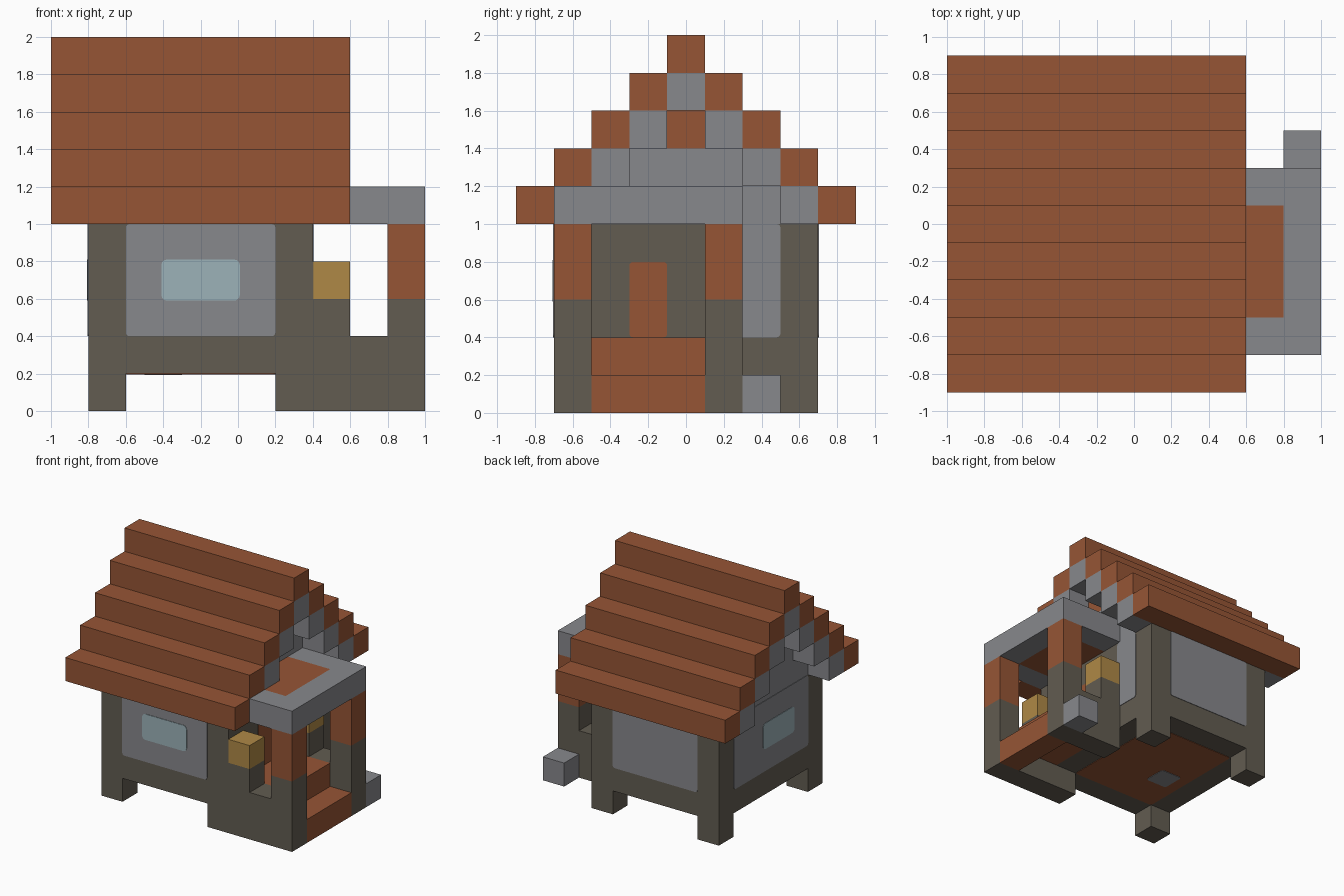
import bpy
import bmesh

if "Cube" in bpy.data.objects:
    bpy.data.objects.remove(bpy.data.objects["Cube"], do_unlink=True)

U = 0.2  # block size


def material(name, rgb):
    lin = [((c / 255 + 0.055) / 1.055) ** 2.4 for c in rgb] + [1.0]
    m = bpy.data.materials.new(name)
    m.use_nodes = True
    m.diffuse_color = lin
    bsdf = next(n for n in m.node_tree.nodes if n.type == "BSDF_PRINCIPLED")
    bsdf.inputs["Base Color"].default_value = lin
    return m


CLAY = material("terracotta", (150, 85, 53))
STONE = material("grey_stone", (135, 136, 140))
TIMBER = material("dark_timber", (98, 92, 81))
GOLD = material("lantern_gold", (175, 137, 70))
GLASS = material("pale_glass", (156, 178, 185))


def box(name, x, y, z, mat, axis=None, radius=0.0):
    """Box from ranges; edges along axis are rounded when radius is set."""
    bm = bmesh.new()
    bmesh.ops.create_cube(bm, size=1)
    for v in bm.verts:
        for i, (lo, hi) in enumerate((x, y, z)):
            v.co[i] = lo if v.co[i] < 0 else hi
    if radius:
        edges = [e for e in bm.edges
                 if abs((e.verts[0].co - e.verts[1].co)[axis]) > 1e-5]
        bmesh.ops.bevel(bm, geom=edges, offset=radius, segments=3,
                        profile=0.5, affect="EDGES")
    me = bpy.data.meshes.new(name)
    bm.to_mesh(me)
    bm.free()
    me.materials.append(mat)
    ob = bpy.data.objects.new(name, me)
    bpy.context.collection.objects.link(ob)
    return ob


def plate(name, axis, at, side, a, b, mat, depth=0.004, radius=0.02):
    """Thin rounded plate on a wall facing along axis."""
    r = [a, b]
    r.insert(axis, (min(at, at + side * depth), max(at, at + side * depth)))
    box(name, *r, mat, axis, radius)


# House body on four corner legs
HX, HY = (-0.8, 0.4), (-0.7, 0.7)
box("house_body", HX, HY, (0.2, 1.0), TIMBER)
for x in (-0.8, 0.2):
    for y in (-0.7, 0.5):
        box("leg", (x, x + U), (y, y + U), (0, 0.2), TIMBER)

# Wall panels, windows and door
panel_z, window_z = (0.4, 1.0), (0.59, 0.81)
for side in (-1, 1):
    plate("long_wall_panel", 1, side * 0.7, side, (-0.6, 0.2), panel_z, STONE)
plate("front_window", 1, -0.7, -1, (-0.41, 0.01), window_z, GLASS, 0.008, 0.03)
plate("gable_panel", 0, -0.8, -1, (-0.5, 0.5), panel_z, STONE)
plate("gable_window", 0, -0.8, -1, (-0.31, 0.11), window_z, GLASS, 0.008, 0.03)
plate("porch_side_panel", 0, 0.4, 1, (0.27, 0.5), panel_z, STONE)
plate("door", 0, 0.4, 1, (-0.3, -0.1), (0.4, 0.8), CLAY)

# Floor seen from underneath
plate("floor_underside", 2, 0.2, -1, (-0.6, 0.2), (-0.5, 0.5), CLAY)
plate("floor_patch", 2, 0.2, -1, (-0.5, -0.3), (-0.2, 0.0), STONE, 0.008)

# Stepped roof with stone rafters beneath each course
RX = (-1.0, 0.6)
for k in range(4):
    z = (1 + k * U, 1 + (k + 1) * U)
    outer = 0.9 - k * U
    for s in (-1, 1):
        box("roof_course", RX, sorted((s * outer, s * (outer - U))), z, CLAY)
        if k < 3:
            box("rafter", RX,
                sorted((s * (outer - U), s * (outer - 2 * U))), z, STONE)
    # attic fill, flush with the walls below
    if k < 3:
        w = outer - 2 * U
        box("attic_gable", HX, (-w, w), z, CLAY if k == 2 else STONE)
box("ridge_rafter", RX, (-0.1, 0.1), (1.6, 1.8), STONE)
box("roof_ridge", RX, (-0.1, 0.1), (1.8, 2.0), CLAY)

# Porch sides: low wall, lantern on a pedestal, and a post
for y in (-0.7, 0.1):
    yr = (y, y + U)
    box("porch_wall", (0.4, 1.0), yr, (0, 0.4), TIMBER)
    box("lantern_pedestal", (0.4, 0.6), yr, (0.4, 0.6), TIMBER)
    box("lantern", (0.4, 0.6), yr, (0.6, 0.8), GOLD)
    box("post_base", (0.8, 1.0), yr, (0.4, 0.6), TIMBER)
    box("post", (0.8, 1.0), yr, (0.6, 1.0), CLAY)

# Steps up to the door
box("lower_step", (0.8, 1.0), (-0.5, 0.1), (0, 0.2), CLAY)
box("upper_step", (0.4, 0.8), (-0.5, 0.1), (0.2, 0.4), CLAY)

# Porch roof: stone rim around a clay centre
PZ = (1.0, 1.2)
box("porch_roof_edge", (0.8, 1.0), (-0.7, 0.3), PZ, STONE)
box("porch_roof_front", (0.6, 0.8), (-0.7, -0.5), PZ, STONE)
box("porch_roof_back", (0.4, 0.8), (0.1, 0.3), PZ, STONE)
box("porch_roof_centre", (0.4, 0.8), (-0.5, 0.1), PZ, CLAY)

# Loose stone beside the porch
box("stone_block", (0.8, 1.0), (0.3, 0.5), (0, 0.2), STONE)
